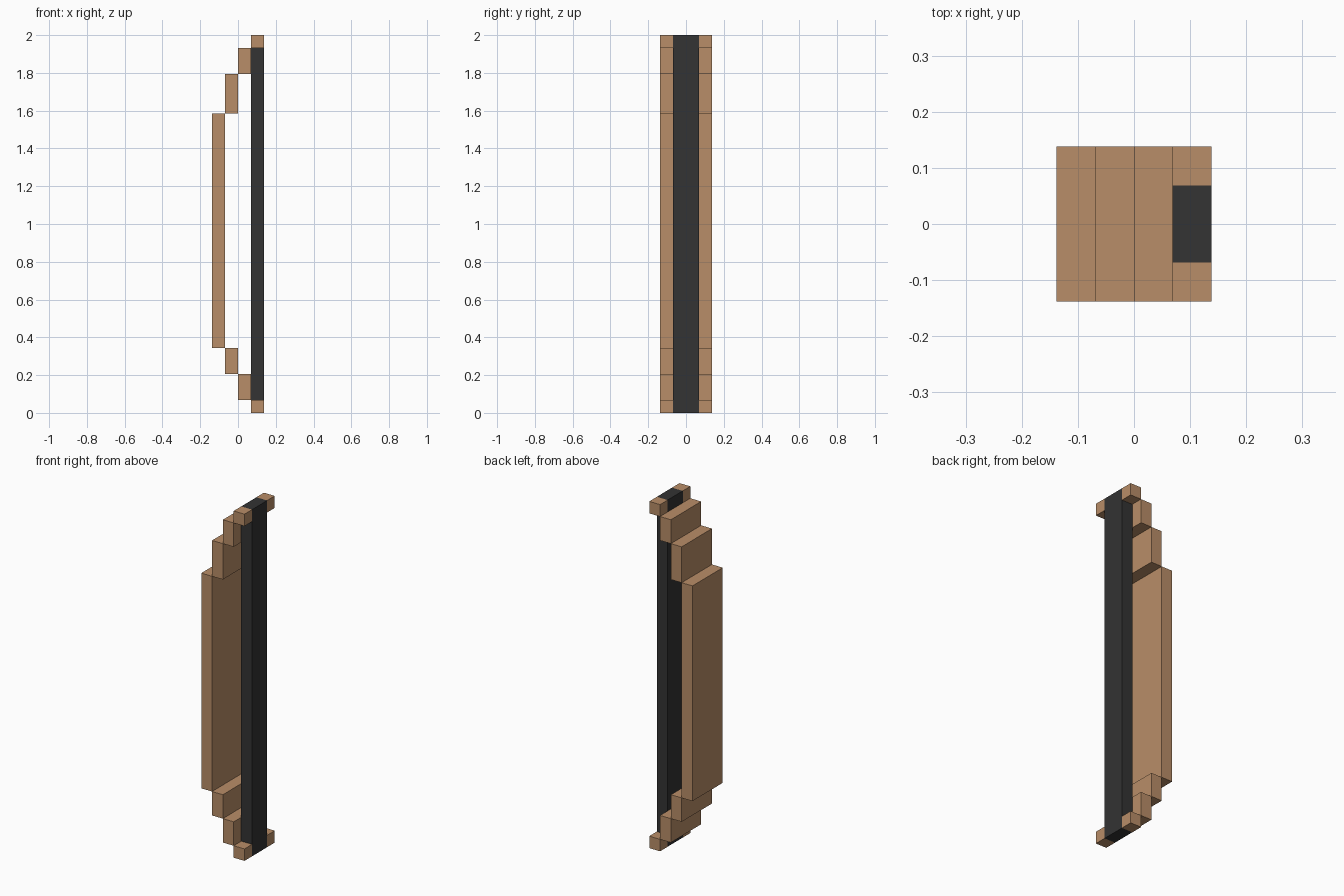
import bpy
import bmesh
from mathutils import Vector

cube = bpy.data.objects.get("Cube")
if cube:
    bpy.data.objects.remove(cube, do_unlink=True)

U = 2 / 29  # one block unit: the bow is 29 units tall


def make_material(name, color):
    mat = bpy.data.materials.new(name)
    mat.use_nodes = True
    mat.diffuse_color = color
    mat.node_tree.nodes["Principled BSDF"].inputs["Base Color"].default_value = color
    return mat


def box(name, low, high, mat):
    """Axis-aligned block between two corners given in block units."""
    low, high = Vector(low) * U, Vector(high) * U
    bm = bmesh.new()
    bmesh.ops.create_cube(bm, size=1)
    bmesh.ops.scale(bm, vec=high - low, verts=bm.verts)
    mesh = bpy.data.meshes.new(name)
    bm.to_mesh(mesh)
    bm.free()
    mesh.materials.append(mat)
    obj = bpy.data.objects.new(name, mesh)
    obj.location = (low + high) / 2
    bpy.context.collection.objects.link(obj)
    return obj


wood = make_material("tan wood", (0.485, 0.270, 0.138, 1))
dark = make_material("dark string", (0.033, 0.033, 0.033, 1))

# Stepped limbs and the long central grip: name, left x, bottom z, top z
for name, x, bottom, top in (
    ("lower_outer_limb", 0, 1, 3),
    ("lower_inner_limb", -1, 3, 5),
    ("grip", -2, 5, 23),
    ("upper_inner_limb", -1, 23, 26),
    ("upper_outer_limb", 0, 26, 28),
):
    box(name, (x, -2, bottom), (x + 1, 2, top), wood)

# Forked tips on either side of the string
for level, z in (("lower", 0), ("upper", 28)):
    for side, y in (("front", -2), ("back", 1)):
        box(f"{level}_{side}_tip", (1, y, z), (2, y + 1, z + 1), wood)

# Bowstring running the full height
box("bowstring", (1, -1, 0), (2, 1, 29), dark)
